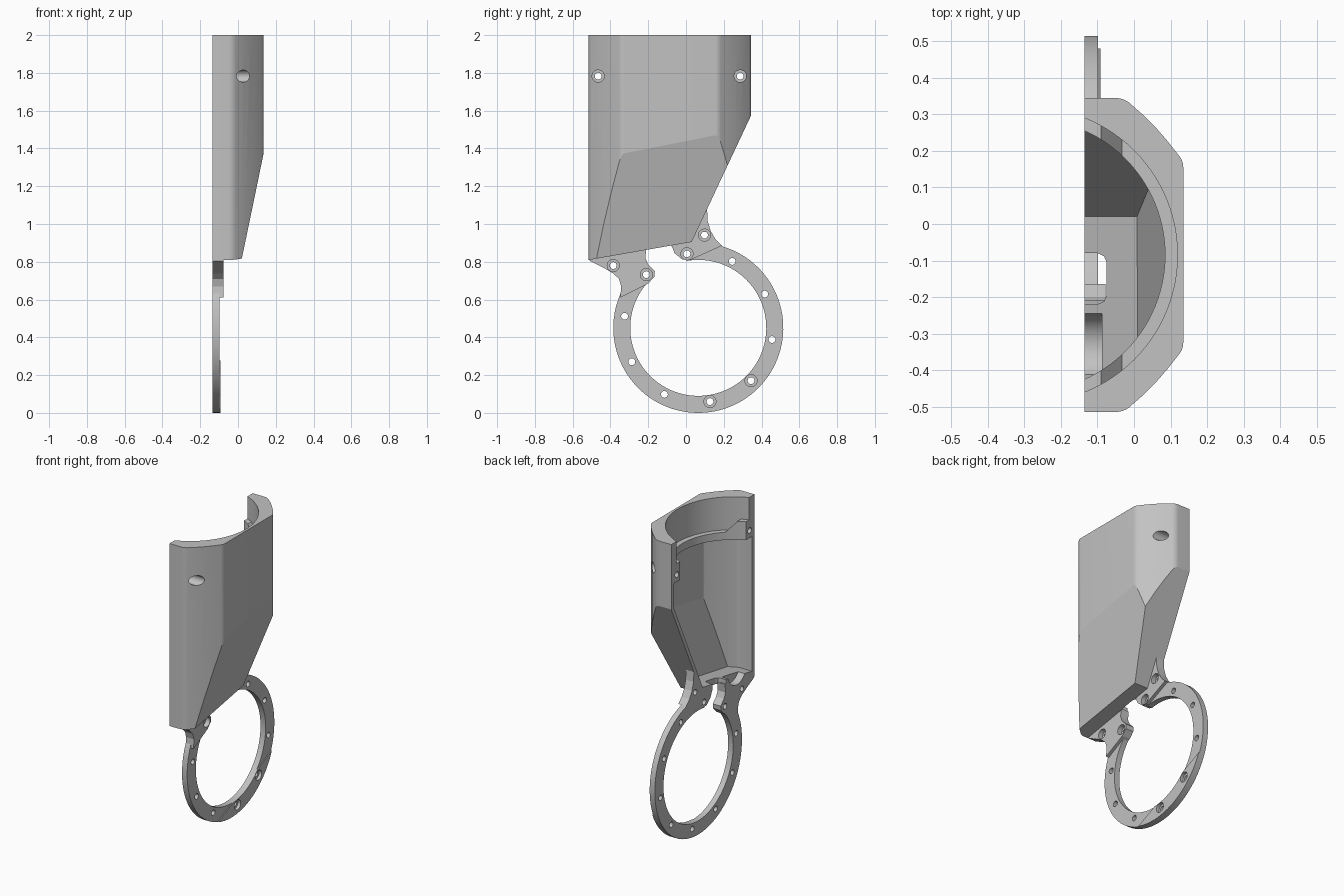
import bpy
import bmesh
from math import cos, sin, radians
from mathutils import Vector

cube = bpy.data.objects.get("Cube")
if cube:
    bpy.data.objects.remove(cube)

grey = bpy.data.materials.new("plain grey")
grey.use_nodes = True
grey.diffuse_color = (0.54, 0.54, 0.54, 1)
grey.node_tree.nodes["Principled BSDF"].inputs["Base Color"].default_value = (0.54, 0.54, 0.54, 1)

BACK = -0.135  # flat mating plane


def prism(name, pts, axis, lo, hi, clips=()):
    """Extrude a 2D profile along x or z, then cut it with (point, outward normal) planes."""
    bm = bmesh.new()
    place = (lambda p, h: (h, p[0], p[1])) if axis == "x" else (lambda p, h: (p[0], p[1], h))
    face = bm.faces.new([bm.verts.new(place(p, lo)) for p in pts])
    grown = bmesh.ops.extrude_face_region(bm, geom=[face])["geom"]
    shift = Vector(place((0, 0), hi - lo))
    bmesh.ops.translate(bm, verts=[g for g in grown if isinstance(g, bmesh.types.BMVert)], vec=shift)
    for co, no in clips:
        cut = bmesh.ops.bisect_plane(bm, geom=bm.verts[:] + bm.edges[:] + bm.faces[:], dist=1e-5,
                                     plane_co=co, plane_no=no, clear_outer=True)
        rim = [g for g in cut["geom_cut"] if isinstance(g, bmesh.types.BMEdge)]
        bmesh.ops.edgeloop_fill(bm, edges=rim)
    bmesh.ops.recalc_face_normals(bm, faces=bm.faces[:])
    mesh = bpy.data.meshes.new(name)
    bm.to_mesh(mesh)
    bm.free()
    mesh.materials.append(grey)
    obj = bpy.data.objects.new(name, mesh)
    bpy.context.collection.objects.link(obj)
    return obj


def arc(cx, cy, r, start=0, end=360, n=96):
    steps = n if end - start == 360 else n + 1
    return [(cx + r * cos(radians(start + (end - start) * i / n)),
             cy + r * sin(radians(start + (end - start) * i / n))) for i in range(steps)]


def rod(y, z, r, lo, hi):
    return prism("rod", arc(y, z, r, n=40), "x", lo, hi)


def combine(obj, steps):
    """Apply a sequence of boolean steps and discard the helper solids."""
    for kind, other in steps:
        mod = obj.modifiers.new("cut", "BOOLEAN")
        mod.operation, mod.object, mod.solver = kind, other, "EXACT"
    bpy.context.view_layer.update()
    graph = bpy.context.evaluated_depsgraph_get()
    mesh = bpy.data.meshes.new_from_object(obj.evaluated_get(graph))
    obj.modifiers.clear()
    obj.data = mesh
    for _, other in steps:
        bpy.data.objects.remove(other)
    bpy.ops.object.select_all(action="DESELECT")
    obj.select_set(True)
    bpy.context.view_layer.objects.active = obj
    bpy.ops.object.shade_smooth_by_angle(angle=radians(11.5))


def screw_hole(y, z, head, seat, top):
    """Through hole, with a wider recess for the screw head where one is given."""
    steps = [("DIFFERENCE", rod(y, z, head, seat, top))] if head else []
    return steps + [("DIFFERENCE", rod(y, z, 0.018, BACK - 0.1, top + 0.05))]


def scoop():
    """Round groove crossing the housing floor and the front tab."""
    return "DIFFERENCE", rod(-0.335, 0.918, 0.092, BACK - 0.1, -0.088)


MID = -0.085  # middle of the housing along y


def shell_outline(inset, start):
    """Half outline with softened corners, moved inward by inset and mirrored about MID."""
    slant = inset * 0.71
    side = [(start, 0.43 - inset)] + arc(-0.05, 0.37, 0.06 - inset, 90, 52, 6)
    side += [(x - slant, w - slant) for x, w in [(0.026, 0.383), (0.059, 0.35), (0.092, 0.312)]]
    side += arc(0.085, 0.24, 0.05 - inset, 38, 0, 6)
    return [(x, MID - w) for x, w in side] + [(x, MID + w) for x, w in reversed(side)]


# Planes that trim the lower end of the housing, with the wall thickness at each
planes = [(Vector((0, 0.03, 0.905)), Vector((0, 0.175, -1)).normalized(), 0.04),
          (Vector((0, 0.03, 0.905)), Vector((0, 0.66, -0.31)).normalized(), 0.025),
          (Vector((0.135, -0.35, 1.37)), Vector((0.281, 0.012, -0.061)).normalized(), 0.018)]
outer = [(co, no) for co, no, t in planes]
inner = [(co - no * t, no) for co, no, t in planes]

# Housing: thin faceted half shell
housing = prism("housing", shell_outline(0, BACK), "z", 0.5, 2.0, outer)
cavity = prism("cavity", shell_outline(0.028, BACK - 0.1), "z", 0.5, 1.735, inner)
steps = [("DIFFERENCE", cavity)]

# Round inner lip below the rim, ramping up to the screw seats near the mating plane
ramp = (Vector((-0.09, 0, 1.855)), Vector((-0.77, 0, -0.63)))
rim = arc(-0.285, MID, 0.404)
steps.append(("DIFFERENCE", prism("lip_opening", arc(-0.288, MID, 0.373), "z", 1.7, 2.2)))
steps.append(("DIFFERENCE", prism("rim_recess", rim, "z", 1.855, 2.1)))
steps.append(("DIFFERENCE", prism("ledge_recess", rim, "z", 1.785, 2.15, [ramp])))
for y, z in [(-0.465, 1.783), (0.287, 1.783)]:
    steps += screw_hole(y, z, 0.032, -0.07, 0.3)

# Floor slot and groove
slot = [(-0.2, -0.22), (-0.1, -0.22), (-0.082, -0.212), (-0.075, -0.195),
        (-0.075, -0.105), (-0.082, -0.088), (-0.1, -0.08), (-0.2, -0.08)]
steps.append(("DIFFERENCE", prism("slot", slot, "z", 0.7, 1.0)))
steps.append(scoop())
combine(housing, steps)

# Mounting ring: open hoop
RY, RZ = 0.065, 0.45
hoop = arc(RY, RZ, 0.45, 136, 460) + arc(RY, RZ, 0.36, 460, 136)
ring = prism("mounting_ring", hoop, "x", BACK, -0.098)
steps = []

# Thicker pad along the bottom of the hoop
pad_plane = (Vector((0, -0.05, 0.03)), Vector((0, -0.42, 0.9)).normalized())
steps.append(("UNION", prism("pad", hoop, "x", BACK, -0.092, [pad_plane])))

# Tabs joining the hoop to the housing
front_tab = [(-0.51, 0.805), (-0.43, 0.765), (-0.385, 0.738), (-0.355, 0.71), (-0.343, 0.67),
             (-0.348, 0.61), (-0.2, 0.685), (-0.168, 0.72), (-0.165, 0.75), (-0.2, 0.785),
             (-0.215, 0.82), (-0.21, 0.875), (-0.3, 0.86), (-0.5, 0.825)]
rear_tab = [(-0.078, 0.888), (-0.06, 0.845), (-0.02, 0.812), (0.02, 0.808), (0.19, 0.885),
            (0.157, 0.918), (0.131, 0.962), (0.115, 1.015), (0.111, 1.09), (0.085, 1.045),
            (0.02, 0.92), (-0.078, 0.9)]
for tab in (front_tab, rear_tab):
    steps.append(("UNION", prism("tab", tab, "x", BACK, -0.078)))
steps.append(scoop())

# Screw holes in the tabs and around the hoop
for y, z in [(-0.385, 0.78), (-0.21, 0.732), (0.005, 0.842), (0.098, 0.941)]:
    steps += screw_hole(y, z, 0.032, -0.108, 0.0)
for i, angle in enumerate([63, 27, 351, 315, 279, 243, 207, 171]):
    y, z = RY + 0.395 * cos(radians(angle)), RZ + 0.395 * sin(radians(angle))
    steps += screw_hole(y, z, 0.032 if i in (3, 4) else 0, -0.112, 0.0)
combine(ring, steps)
